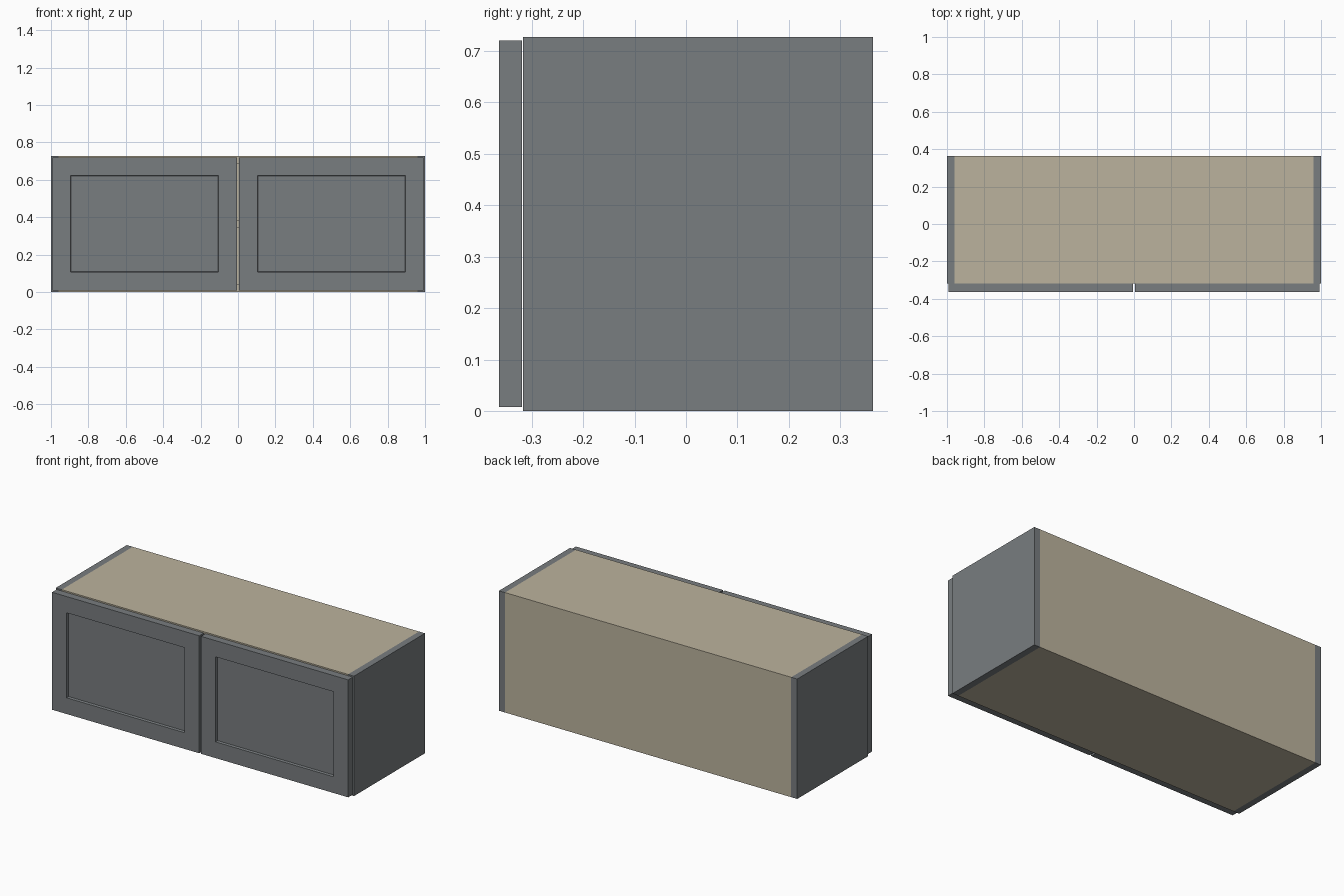
import bpy, bmesh
from mathutils import Vector

if "Cube" in bpy.data.objects:
    bpy.data.objects.remove(bpy.data.objects["Cube"])

def material(name, color):
    m = bpy.data.materials.new(name)
    m.diffuse_color = color
    m.use_nodes = True
    m.node_tree.nodes["Principled BSDF"].inputs["Base Color"].default_value = m.diffuse_color
    return m

grey = material("grey_paint", (0.19, 0.205, 0.215, 1))
tan = material("tan_board", (0.50, 0.45, 0.34, 1))

W, D, H = 1.0, 0.363, 0.727      # half width, half depth, height
T = 0.04                         # board thickness
FRONT = -0.317                   # front edge of the carcass

def panel(name, lo, hi, mat, recess=False):
    """Box between two corners; optionally a recessed field on the front."""
    lo, hi = Vector(lo), Vector(hi)
    bm = bmesh.new()
    bmesh.ops.create_cube(bm, size=1)
    for v in bm.verts:
        v.co = (lo + hi) / 2 + v.co * (hi - lo)
    if recess:
        bm.normal_update()
        face = [f for f in bm.faces if f.normal.y < -0.9]
        bmesh.ops.inset_region(bm, faces=face, thickness=0.139)
        bmesh.ops.inset_region(bm, faces=face, thickness=0.004, depth=-0.015)
    me = bpy.data.meshes.new(name)
    bm.to_mesh(me)
    bm.free()
    me.materials.append(mat)
    ob = bpy.data.objects.new(name, me)
    bpy.context.collection.objects.link(ob)
    return ob

# Side panels and doors, one of each per side
for side, s in (("left", -1), ("right", 1)):
    xs = sorted((s * (W - T), s * W))
    panel("side_panel_" + side, (xs[0], FRONT, 0), (xs[1], D, H), grey)
    xd = sorted((s * 0.006, s * 0.993))
    panel("door_" + side, (xd[0], -D, 0.008), (xd[1], FRONT - 0.002, 0.72), grey, True)

# Horizontal boards between the sides
BACK = D - 0.02
for name, z in (("bottom_panel", 0), ("shelf", 0.345), ("top_panel", H - T)):
    panel(name, (-W + T, FRONT, z), (W - T, BACK, z + T), tan)

# Back panel, flush with the rear of the sides
panel("back_panel", (-W + T, BACK, 0), (W - T, D, H), tan)
